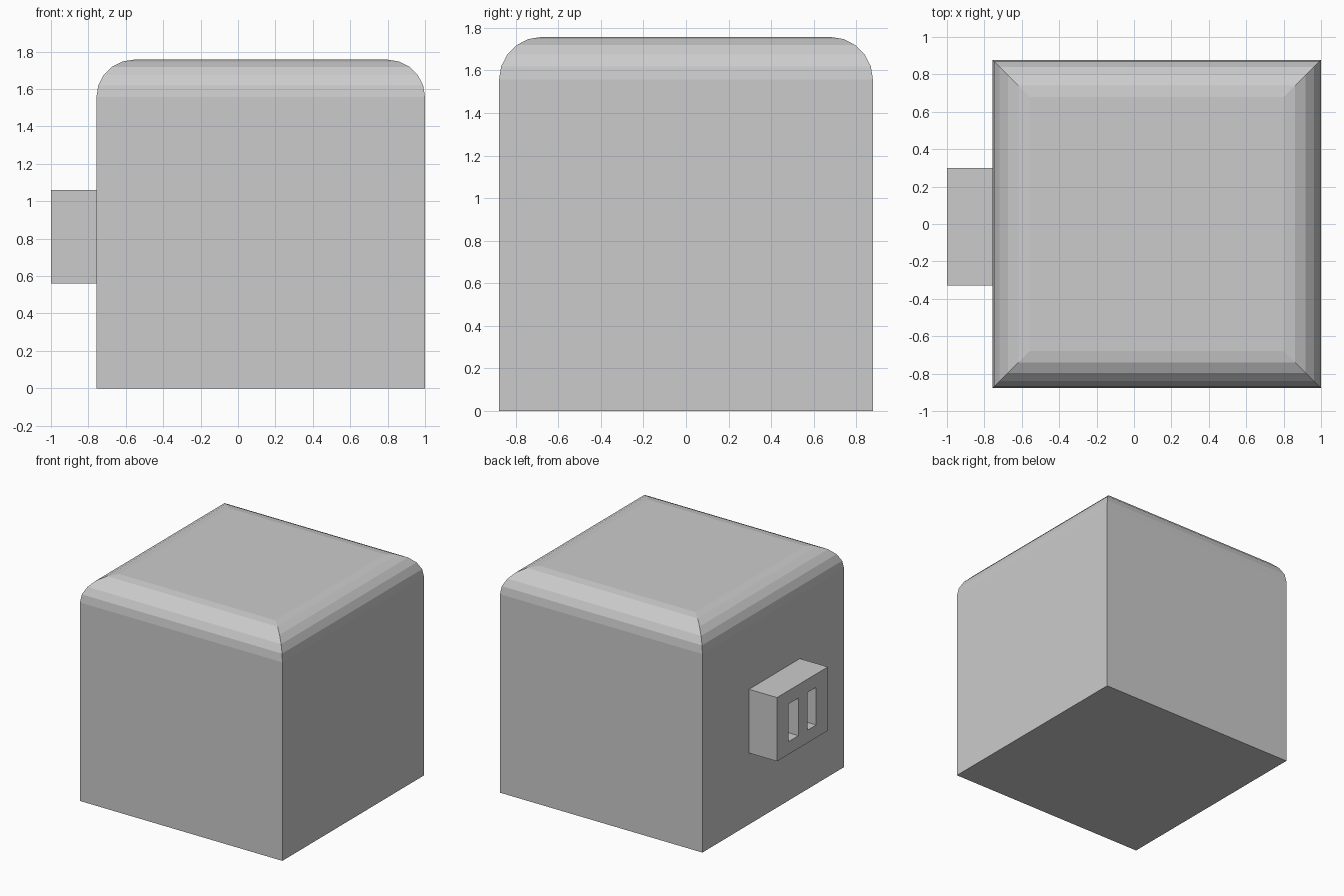
import bpy, bmesh, math

if "Cube" in bpy.data.objects:
    bpy.data.objects.remove(bpy.data.objects["Cube"])

X0, X1, HY, TOP, R, SEGS = -0.757, 1.0, 0.878, 1.757, 0.2, 5


def finish(bm, name):
    bmesh.ops.recalc_face_normals(bm, faces=bm.faces)
    mesh = bpy.data.meshes.new(name)
    bm.to_mesh(mesh)
    bm.free()
    obj = bpy.data.objects.new(name, mesh)
    bpy.context.collection.objects.link(obj)
    return obj


def box(name, lo, hi):
    bm = bmesh.new()
    bmesh.ops.create_cube(bm, size=1)
    for v in bm.verts:
        v.co = [(a + b) / 2 + c * (b - a) for a, b, c in zip(lo, hi, v.co)]
    return finish(bm, name)


# Body: stacked rectangles, rounded over at the top with mitred corners
bm = bmesh.new()
levels = [(0, 0)]
for i in range(SEGS + 1):
    a = math.pi / 2 * i / SEGS
    levels.append((R * (1 - math.cos(a)), TOP - R * (1 - math.sin(a))))
rings = []
for d, z in levels:
    corners = [(X0 + d, -HY + d), (X1 - d, -HY + d), (X1 - d, HY - d), (X0 + d, HY - d)]
    rings.append([bm.verts.new((x, y, z)) for x, y in corners])
for low, high in zip(rings, rings[1:]):
    for i in range(4):
        j = (i + 1) % 4
        bm.faces.new((low[i], low[j], high[j], high[i]))
bm.faces.new(rings[0])
bm.faces.new(rings[-1])
finish(bm, "body")

# Socket block on the left side, with two upright slots cut into it
socket = box("socket", (-1.0, -0.33, 0.56), (X0, 0.30, 1.06))
for i, (y0, y1) in enumerate([(0.035, 0.16), (-0.185, -0.08)]):
    cutter = box(f"slot_cutter_{i}", (-1.1, y0, 0.66), (-0.8, y1, 0.955))
    cutter.hide_render = True
    cutter.hide_set(True)
    mod = socket.modifiers.new("slot", 'BOOLEAN')
    mod.operation = 'DIFFERENCE'
    mod.solver = 'EXACT'
    mod.object = cutter
